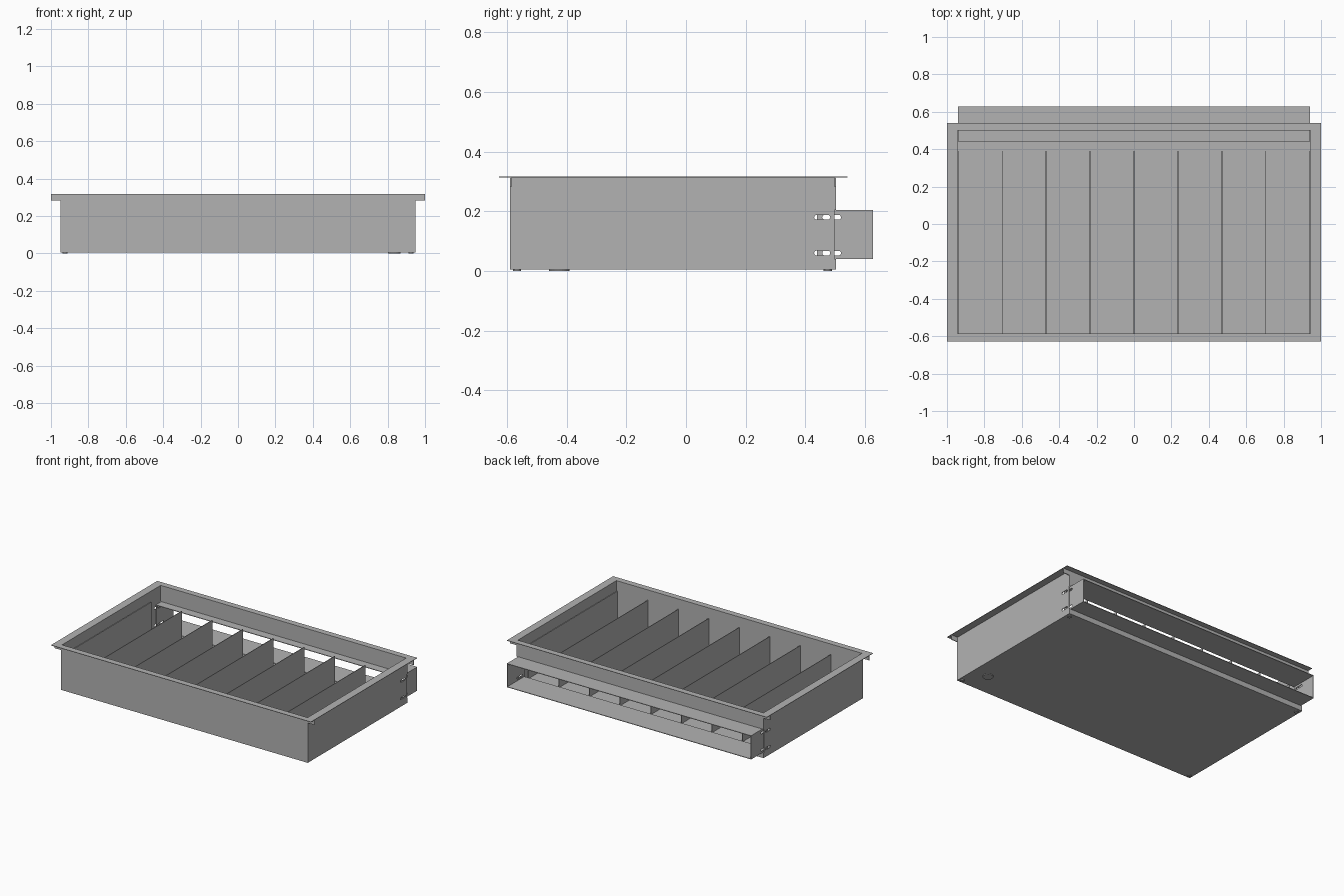
import bpy, bmesh
from mathutils import Matrix

cube = bpy.data.objects.get("Cube")
if cube:
    bpy.data.objects.remove(cube, do_unlink=True)

steel = bpy.data.materials.new("sheet_grey")
steel.use_nodes = True
GREY = (0.45, 0.45, 0.45, 1)
steel.diffuse_color = GREY
steel.node_tree.nodes["Principled BSDF"].inputs["Base Color"].default_value = GREY

T = 0.005          # sheet thickness
TOP = 0.317        # rim height
W, FRONT, BACK = 0.95, -0.59, 0.504


def finish(name, bm):
    bmesh.ops.recalc_face_normals(bm, faces=bm.faces)
    me = bpy.data.meshes.new(name)
    bm.to_mesh(me)
    bm.free()
    me.materials.append(steel)
    ob = bpy.data.objects.new(name, me)
    bpy.context.collection.objects.link(ob)
    return ob


def add_box(bm, x, y, z):
    size = Matrix.Diagonal((x[1] - x[0], y[1] - y[0], z[1] - z[0], 1))
    mid = Matrix.Translation([(a + b) / 2 for a, b in (x, y, z)])
    bmesh.ops.create_cube(bm, size=1, matrix=mid @ size)


def boxes(name, *parts):
    bm = bmesh.new()
    for p in parts:
        add_box(bm, *p)
    return finish(name, bm)


def cut_slots(ob, y0, y1):
    """Cut the two round-ended fixing slots through a side sheet."""
    r = 0.008
    for z in (0.18, 0.06):
        bm = bmesh.new()
        turn = Matrix.Rotation(1.5707963, 4, "Y")
        bmesh.ops.create_cone(bm, cap_ends=True, segments=16, radius1=r, radius2=r, depth=3,
                              matrix=Matrix.Translation((0, 0, z)) @ turn)
        for v in bm.verts:       # stretch the cylinder into a stadium
            v.co.y += y1 - r if v.co.y > 0 else y0 + r
        cutter = finish("slot_cutter", bm)
        cutter.hide_render = True
        mod = ob.modifiers.new("slot", "BOOLEAN")
        mod.operation, mod.solver, mod.object = "DIFFERENCE", "EXACT", cutter
        bpy.context.view_layer.objects.active = ob
        bpy.ops.object.modifier_apply(modifier=mod.name)
        bpy.data.objects.remove(cutter, do_unlink=True)


# Tray floor and walls
boxes("tray_floor", ((-W, W), (FRONT, BACK), (T, 2 * T)))
boxes("front_wall", ((-W, W), (FRONT, FRONT + T), (T, TOP)))
boxes("back_wall_upper", ((-W, W), (BACK - T, BACK), (0.205, TOP)))
boxes("back_wall_lower", ((-W, W), (BACK - T, BACK), (T, 0.04)))

# Top rim with folded-down corner tabs
boxes("rim",
      ((-1, 1), (-0.627, FRONT + T), (TOP - 0.003, TOP)),
      ((-1, 1), (BACK - T, 0.541), (TOP - 0.003, TOP)),
      ((-1, -W + T), (FRONT + T, BACK - T), (TOP - 0.003, TOP)),
      ((W - T, 1), (FRONT + T, BACK - T), (TOP - 0.003, TOP)))

# Rear sleeve plates
boxes("sleeve_top", ((-0.94, 0.94), (0.44, 0.627), (0.201, 0.205)))
boxes("sleeve_bottom", ((-0.94, 0.94), (0.44, 0.627), (0.04, 0.044)))

# Mirrored left and right sheets
for side, s in (("left", 1), ("right", -1)):
    def span(a, b):
        return sorted((s * a, s * b))
    wall = boxes(side + "_wall", (span(W - T, W), (FRONT + T, BACK - T), (T, TOP)))
    cut_slots(wall, 0.43, 0.484)
    cheek = boxes(side + "_sleeve_cheek", (span(0.936, 0.94), (0.44, 0.627), (0.044, 0.201)))
    cut_slots(cheek, 0.457, 0.52)
    for end, y in (("front", FRONT), ("back", BACK - T)):
        boxes(f"{side}_{end}_tab", (span(W, 1), (y, y + T), (0.282, TOP)))

# Evenly spaced dividers
for i in range(9):
    x = (i - 4) * 0.235
    boxes(f"divider_{i + 1}", ((x - 0.002, x + 0.002), (FRONT + T, 0.39), (2 * T, 0.245)))

# Small discs under the floor
for name, x, y, r in (("underside_knockout", 0.835, -0.425, 0.034),
                      ("foot_front_left", 0.925, -0.567, 0.014),
                      ("foot_front_right", -0.925, -0.567, 0.014),
                      ("foot_back_left", 0.925, 0.475, 0.014),
                      ("foot_back_right", -0.925, 0.475, 0.014)):
    bm = bmesh.new()
    bmesh.ops.create_cone(bm, cap_ends=True, segments=24, radius1=r, radius2=r, depth=T,
                          matrix=Matrix.Translation((x, y, T / 2)))
    finish(name, bm)
